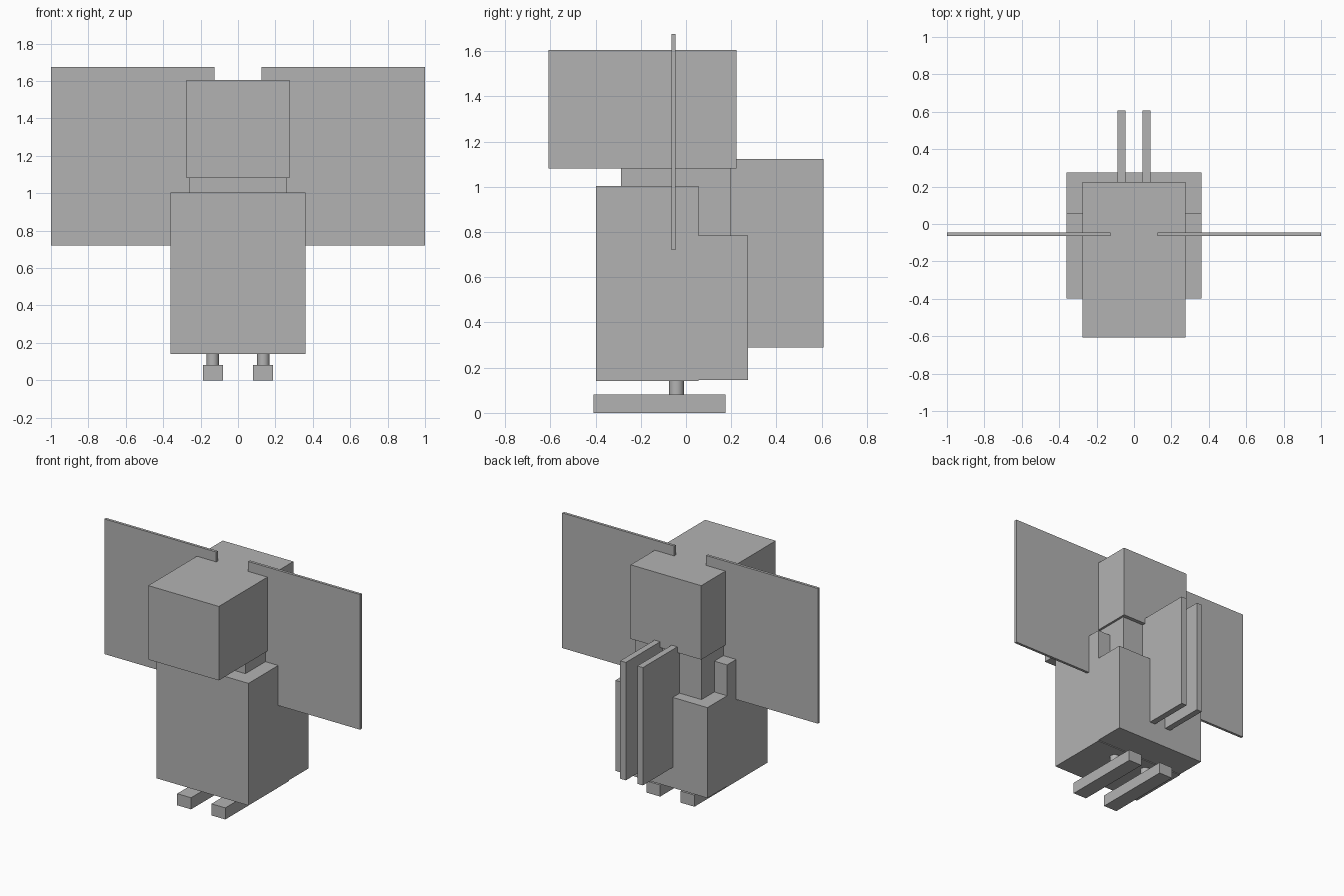
import bpy

if "Cube" in bpy.data.objects:
    bpy.data.objects.remove(bpy.data.objects["Cube"])

grey = bpy.data.materials.new("plain_grey")
grey.diffuse_color = (0.45, 0.45, 0.45, 1)
grey.use_nodes = True
grey.node_tree.nodes["Principled BSDF"].inputs["Base Color"].default_value = grey.diffuse_color


def finish(name):
    ob = bpy.context.object
    ob.name = name
    ob.data.materials.append(grey)
    return ob


def box(name, x, y, z):
    """Box from (min, max) ranges on each axis."""
    r = (x, y, z)
    bpy.ops.mesh.primitive_cube_add(size=1, location=[(a + b) / 2 for a, b in r])
    ob = finish(name)
    ob.scale = [b - a for a, b in r]
    bpy.ops.object.transform_apply(location=False, rotation=False, scale=True)
    return ob


# Central blocks
box("chest", (-0.36, 0.36), (-0.397, 0.055), (0.14, 1.003))
box("rump", (-0.36, 0.36), (0.0, 0.275), (0.146, 0.785))
box("neck", (-0.26, 0.26), (-0.288, 0.197), (0.7, 1.09))
box("head", (-0.276, 0.276), (-0.608, 0.224), (1.082, 1.605))

# Paired parts
for side, s in (("right", 1), ("left", -1)):
    def span(a, b):
        return tuple(sorted((s * a, s * b)))

    box(side + "_wing", span(0.125, 1.0), (-0.065, -0.046), (0.72, 1.675))
    box(side + "_tail_plate", span(0.045, 0.089), (0.197, 0.608), (0.29, 1.123))
    box(side + "_foot", span(0.08, 0.188), (-0.41, 0.174), (0.0, 0.082))
    # Short round leg
    bpy.ops.mesh.primitive_cylinder_add(vertices=20, radius=0.033, depth=0.09,
                                        location=(s * 0.135, -0.042, 0.115))
    finish(side + "_leg")
    bpy.ops.object.shade_smooth_by_angle()
